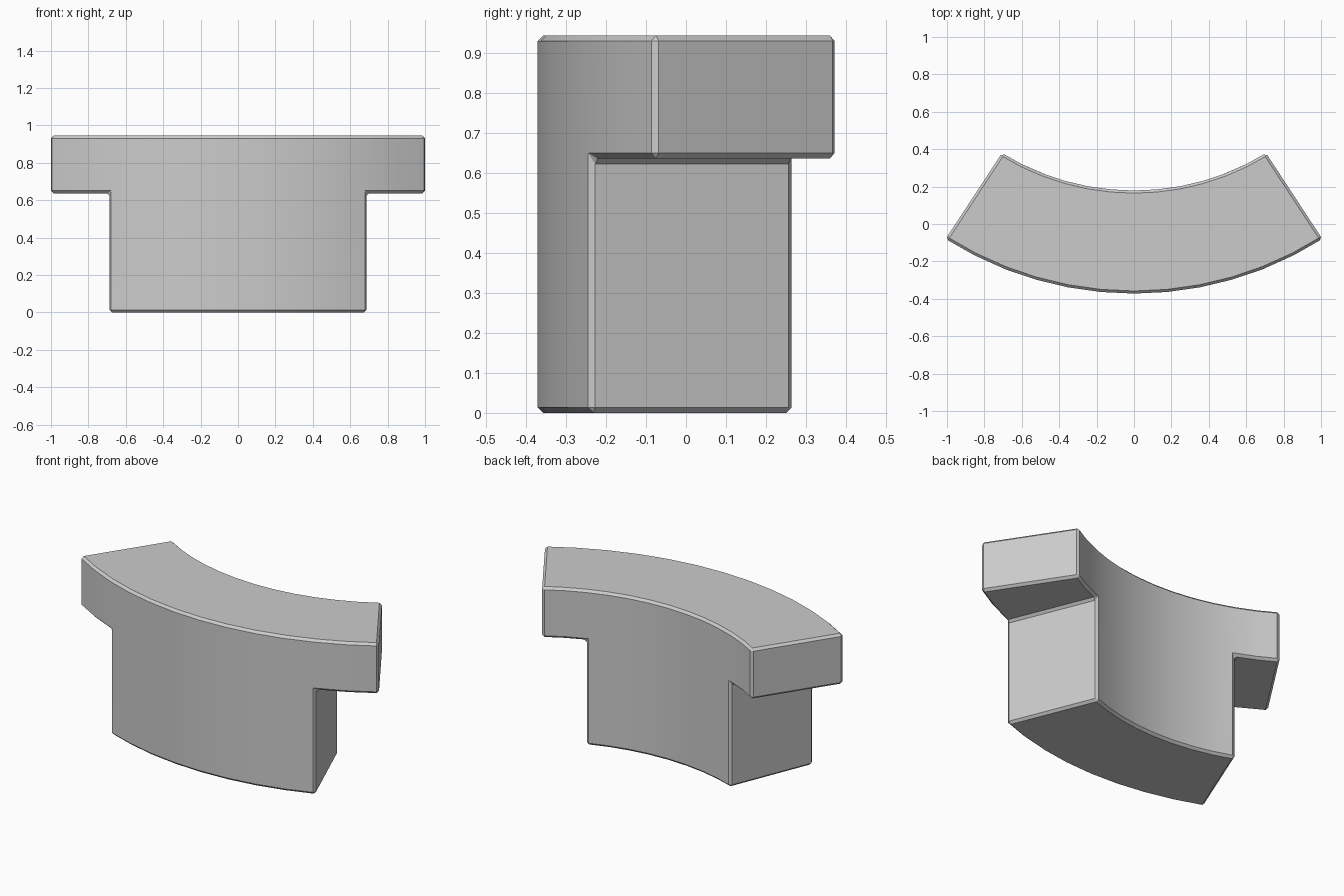
import bpy, bmesh
from math import sin, cos, asin

if "Cube" in bpy.data.objects:
    bpy.data.objects.remove(bpy.data.objects["Cube"])

COLS, STEM = 6, 4              # columns per half: whole bar, stem only
LEVELS = [0.0, 0.637, 0.945]   # base, underside of the arms, top


def arc_point(t, half_chord, mid_y, end_y):
    """Point on a shallow arc, t from -1 to 1."""
    sag = end_y - mid_y
    r = (half_chord ** 2 + sag ** 2) / (2 * sag)
    a = asin(half_chord / r) * t
    return r * sin(a), mid_y + r * (1 - cos(a))


bm = bmesh.new()
cache = {}


def vert(i, k, back):
    if (i, k, back) not in cache:
        arc = (0.706, 0.179, 0.379) if back else (1.007, -0.372, -0.080)
        x, y = arc_point(i / COLS, *arc)
        cache[i, k, back] = bm.verts.new((x, y, LEVELS[k]))
    return cache[i, k, back]


# T-shaped set of cells on the curved front and back walls
cells = {(i, 1) for i in range(-COLS, COLS)} | {(i, 0) for i in range(-STEM, STEM)}
for i, k in cells:
    ring = [(i, k), (i + 1, k), (i + 1, k + 1), (i, k + 1)]
    bm.faces.new([vert(*p, False) for p in ring])
    bm.faces.new([vert(*p, True) for p in reversed(ring)])
    # close the outline between both walls
    for n, step in enumerate([(0, -1), (1, 0), (0, 1), (-1, 0)]):
        if (i + step[0], k + step[1]) not in cells:
            a, b = ring[n], ring[(n + 1) % 4]
            bm.faces.new([vert(*b, False), vert(*a, False), vert(*a, True), vert(*b, True)])
bmesh.ops.recalc_face_normals(bm, faces=bm.faces)

mesh = bpy.data.meshes.new("curved_keystone")
bm.to_mesh(mesh)
bm.free()
obj = bpy.data.objects.new("curved_keystone", mesh)
bpy.context.collection.objects.link(obj)

# Small chamfer on all hard edges
bev = obj.modifiers.new("chamfer", "BEVEL")
bev.width = 0.014
bev.segments = 1
bev.limit_method = 'ANGLE'
bev.angle_limit = 0.6
bpy.context.view_layer.objects.active = obj
obj.select_set(True)
bpy.ops.object.modifier_apply(modifier=bev.name)
bpy.ops.object.shade_smooth_by_angle(angle=0.5)
